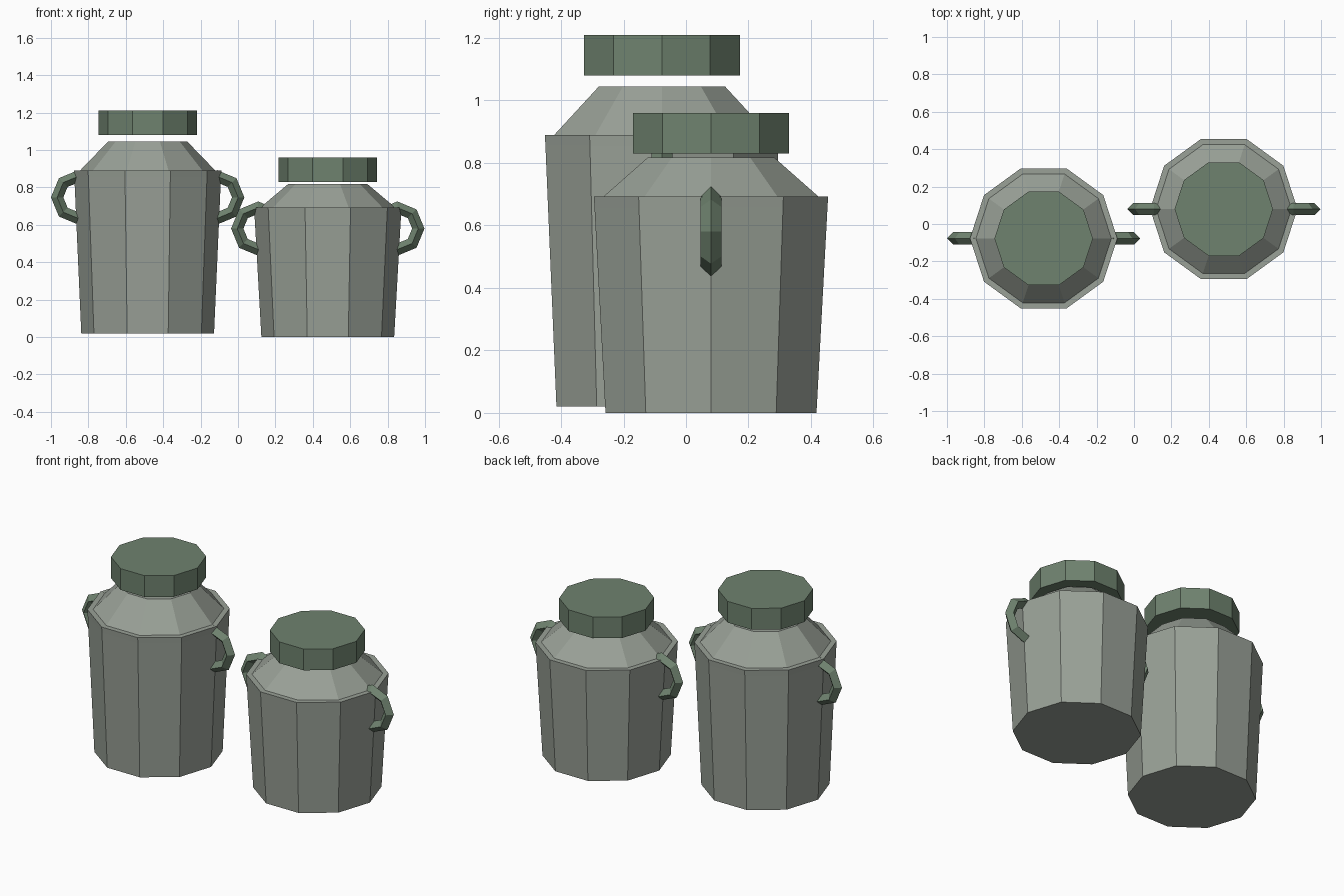
import bpy, bmesh
from math import cos, sin, pi

if "Cube" in bpy.data.objects:
    bpy.data.objects.remove(bpy.data.objects["Cube"])

SIDES = 10


def material(name, rgb):
    m = bpy.data.materials.new(name)
    m.diffuse_color = (*rgb, 1)
    m.use_nodes = True
    m.node_tree.nodes["Principled BSDF"].inputs["Base Color"].default_value = m.diffuse_color
    return m


METAL = material("pale_grey_green_metal", (0.32, 0.355, 0.31))
GREEN = material("dark_green_paint", (0.158, 0.225, 0.158))


def make_object(name, bm, mat, location):
    bmesh.ops.recalc_face_normals(bm, faces=bm.faces)
    mesh = bpy.data.meshes.new(name)
    bm.to_mesh(mesh)
    bm.free()
    mesh.materials.append(mat)
    obj = bpy.data.objects.new(name, mesh)
    obj.location = location
    bpy.context.collection.objects.link(obj)
    return obj


def turned(name, profile, mat, location):
    """Closed ten-sided solid from (radius, height) pairs, bottom to top."""
    bm = bmesh.new()
    rings = [[bm.verts.new((r * cos(2 * pi * i / SIDES), r * sin(2 * pi * i / SIDES), z))
              for i in range(SIDES)] for r, z in profile]
    for low, high in zip(rings, rings[1:]):
        for i in range(SIDES):
            j = (i + 1) % SIDES
            bm.faces.new((low[i], low[j], high[j], high[i]))
    bm.faces.new(rings[0])
    bm.faces.new(rings[-1])
    return make_object(name, bm, mat, location)


def ring_handle(name, location, major=0.112, minor=0.033, segments=8):
    """Upright eight-sided ring with a diamond cross-section."""
    bm = bmesh.new()
    loops = []
    for i in range(segments):
        a = 2 * pi * i / segments
        loop = []
        for k in range(4):
            r = major + minor * cos(k * pi / 2)
            loop.append(bm.verts.new((r * cos(a), minor * sin(k * pi / 2), r * sin(a))))
        loops.append(loop)
    for i in range(segments):
        a, b = loops[i], loops[(i + 1) % segments]
        for k in range(4):
            n = (k + 1) % 4
            bm.faces.new((a[k], a[n], b[n], b[k]))
    return make_object(name, bm, GREEN, location)


def milk_can(prefix, x, y, base, rim, neck, lid, handle_z):
    # Tapered body with a narrow rim band, flat lip and sloped shoulder
    turned(prefix + "_body",
           [(0.355, base), (0.392, rim - 0.035), (0.394, rim), (0.362, rim), (0.212, neck)],
           METAL, (x, y, 0))
    # Lid held just above the shoulder
    turned(prefix + "_lid", [(0.263, lid), (0.263, lid + 0.13)], GREEN, (x, y, 0))
    # Pair of side handles
    for side, sign in (("left", -1), ("right", 1)):
        ring_handle(f"{prefix}_{side}_handle", (x + sign * 0.372, y, handle_z))


milk_can("tall_can", -0.483, -0.077, 0.02, 0.89, 1.045, 1.08, 0.747)
milk_can("short_can", 0.48, 0.08, 0.0, 0.692, 0.818, 0.83, 0.58)
